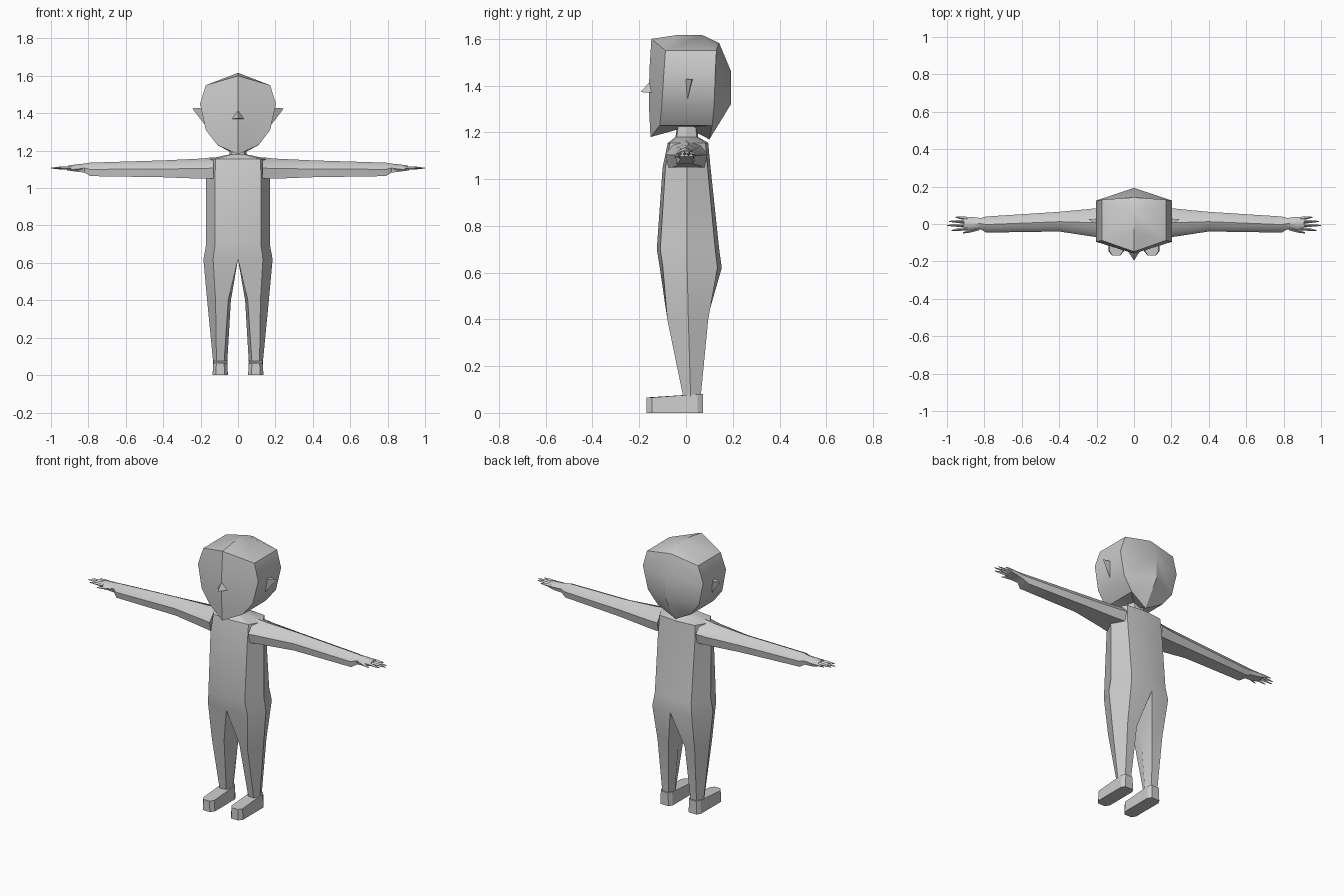
import bpy, bmesh, math

if "Cube" in bpy.data.objects:
    bpy.data.objects.remove(bpy.data.objects["Cube"])

skin = bpy.data.materials.new("plain grey")
skin.diffuse_color = (0.6, 0.6, 0.6, 1)
skin.use_nodes = True
skin.node_tree.nodes["Principled BSDF"].inputs["Base Color"].default_value = skin.diffuse_color


def finish(bm, name, angle=30, mirror=False):
    """Turn a bmesh into a named, smooth-by-angle object."""
    bmesh.ops.remove_doubles(bm, verts=bm.verts, dist=0.0005)
    if mirror:
        geo = bm.verts[:] + bm.edges[:] + bm.faces[:]
        bmesh.ops.mirror(bm, geom=geo, axis='X', merge_dist=0.0005)
    bmesh.ops.recalc_face_normals(bm, faces=bm.faces)
    mesh = bpy.data.meshes.new(name)
    bm.to_mesh(mesh)
    bm.free()
    mesh.materials.append(skin)
    ob = bpy.data.objects.new(name, mesh)
    bpy.context.collection.objects.link(ob)
    bpy.ops.object.select_all(action='DESELECT')
    ob.select_set(True)
    bpy.context.view_layer.objects.active = ob
    bpy.ops.object.shade_smooth_by_angle(angle=math.radians(angle))
    return ob


def loft(bm, rings, closed=True, caps=(True, True)):
    """Skin a list of equal-length point rings."""
    vs = [[bm.verts.new(p) for p in r] for r in rings]
    n = len(vs[0])
    for a, b in zip(vs, vs[1:]):
        for i in range(n if closed else n - 1):
            j = (i + 1) % n
            bm.faces.new((a[i], a[j], b[j], b[i]))
    if caps[0]:
        bm.faces.new(vs[0])
    if caps[1]:
        bm.faces.new(vs[-1])
    return vs


# Torso, neck and legs: right half, mirrored
bm = bmesh.new()


def half_ring(z, w, yf, yb, m=0.72):
    c = 0.88
    return [(0, yf, z), (w * m, yf * c, z), (w, 0.005, z), (w * m, yb * c, z), (0, yb, z)]


loft(bm, [half_ring(0.62, 0.185, -0.112, 0.153),
          half_ring(0.70, 0.17, -0.125, 0.142),
          half_ring(1.05, 0.172, -0.10, 0.105),
          half_ring(1.155, 0.165, -0.078, 0.095),
          half_ring(1.18, 0.045, -0.045, 0.052),
          half_ring(1.25, 0.04, -0.035, 0.045)], closed=False, caps=(False, False))
top = half_ring(0.62, 0.185, -0.112, 0.153) + [(0, 0.02, 0.62)]
knee = [(0.052, -0.06, 0.4), (0.12, -0.08, 0.4), (0.165, 0.01, 0.4),
        (0.125, 0.095, 0.4), (0.055, 0.09, 0.4), (0.038, 0.015, 0.4)]
ankle = [(0.075, -0.005, 0.06), (0.115, -0.01, 0.06), (0.132, 0.02, 0.06),
         (0.115, 0.062, 0.06), (0.075, 0.062, 0.06), (0.058, 0.025, 0.06)]
loft(bm, [top, knee, ankle], caps=(False, True))
finish(bm, "body", mirror=True)

# Feet: bevelled-toe wedges
for s, side in ((1, "right"), (-1, "left")):
    bm = bmesh.new()
    outline = [(0.072, -0.168), (0.118, -0.168), (0.136, -0.145), (0.136, 0.05),
               (0.122, 0.072), (0.068, 0.072), (0.054, 0.05), (0.054, -0.145)]
    loft(bm, [[(s * x, y, 0) for x, y in outline],
              [(s * (0.095 + (x - 0.095) * 0.9), y, 0.066 if y < -0.1 else 0.08)
               for x, y in outline]])
    finish(bm, side + "_foot")

# Arms with hand, fingers and thumb
# x, lowest z, highest z, front y, back y
ARM = [(0.13, 1.05, 1.165, -0.088, 0.092), (0.19, 1.05, 1.158, -0.072, 0.085),
       (0.40, 1.058, 1.148, -0.04, 0.065), (0.79, 1.064, 1.136, -0.046, 0.04),
       (0.82, 1.083, 1.131, -0.028, 0.032), (0.87, 1.088, 1.126, -0.034, 0.038),
       (0.91, 1.097, 1.12, -0.032, 0.037)]
# y at root, tip x, y at tip
FINGERS = [(-0.024, 0.975, -0.034), (-0.006, 1.0, -0.008), (0.012, 0.99, 0.014),
           (0.029, 0.955, 0.036)]


def arm_ring(s, x, lo, hi, f, b):
    m, t = (f + b) / 2, lo + (hi - lo) * 0.82
    return [(s * x, f * 0.85 + m * 0.15, lo), (s * x, f, lo + (hi - lo) * 0.5),
            (s * x, f * 0.65 + m * 0.35, t), (s * x, m, hi),
            (s * x, b * 0.65 + m * 0.35, t), (s * x, b, lo + (hi - lo) * 0.5),
            (s * x, b * 0.85 + m * 0.15, lo)]


def digit(bm, s, root, tip, r):
    """Tapered four-sided finger from root to tip."""
    rings = []
    for k, w in ((0, 1), (0.55, 0.8), (1, 0.25)):
        x, y, z = [a + (b - a) * k for a, b in zip(root, tip)]
        rings.append([(s * x, y - r * w, z), (s * x, y, z + r * w),
                      (s * x, y + r * w, z), (s * x, y, z - r * w)])
    loft(bm, rings)


for s, side in ((1, "right"), (-1, "left")):
    bm = bmesh.new()
    loft(bm, [arm_ring(s, *a) for a in ARM])
    finish(bm, side + "_arm", 35)
    bm = bmesh.new()
    for y, tx, ty in FINGERS:
        digit(bm, s, (0.89, y, 1.108), (tx, ty, 1.107), 0.0095)
    digit(bm, s, (0.83, -0.022, 1.105), (0.915, -0.048, 1.097), 0.012)
    finish(bm, side + "_fingers")

# Head: six-sided rings with a short crown ridge, right half mirrored
bm = bmesh.new()
rows = [[(0, -0.152, 1.18), (0.11, -0.112, 1.23), (0.11, 0.112, 1.23), (0, 0.1, 1.17)],
        [(0, -0.158, 1.30), (0.172, -0.104, 1.31), (0.172, 0.12, 1.31), (0, 0.192, 1.32)],
        [(0, -0.157, 1.46), (0.203, -0.095, 1.45), (0.203, 0.125, 1.45), (0, 0.193, 1.46)],
        [(0, -0.148, 1.60), (0.172, -0.088, 1.55), (0.172, 0.13, 1.55), (0, 0.142, 1.582)]]
vs = loft(bm, rows, closed=False, caps=(False, False))
F, FR, BR, B = vs[-1]
c1, c2 = [bm.verts.new((0, y, 1.616)) for y in (-0.04, 0.07)]
for f in ((F, FR, c1), (FR, BR, c2, c1), (BR, B, c2)):
    bm.faces.new(f)
chin = bm.verts.new((0, 0.0, 1.222))
for a, b in zip(vs[0], vs[0][1:]):
    bm.faces.new((b, a, chin))
finish(bm, "head", mirror=True)


def spike(name, base, tip):
    """Triangular base pulled out to a point."""
    bm = bmesh.new()
    b = [bm.verts.new(p) for p in base]
    t = bm.verts.new(tip)
    bm.faces.new(b)
    for i in range(3):
        bm.faces.new((b[i], b[(i + 1) % 3], t))
    finish(bm, name)


# Nose and pointed ears
spike("nose", [(0, -0.15, 1.422), (-0.037, -0.14, 1.37), (0.037, -0.14, 1.37)],
      (0, -0.195, 1.372))
for s, side in ((1, "right"), (-1, "left")):
    spike(side + "_ear", [(s * 0.185, -0.008, 1.43), (s * 0.185, 0.03, 1.43),
                          (s * 0.175, 0.005, 1.335)], (s * 0.245, 0.025, 1.426))
